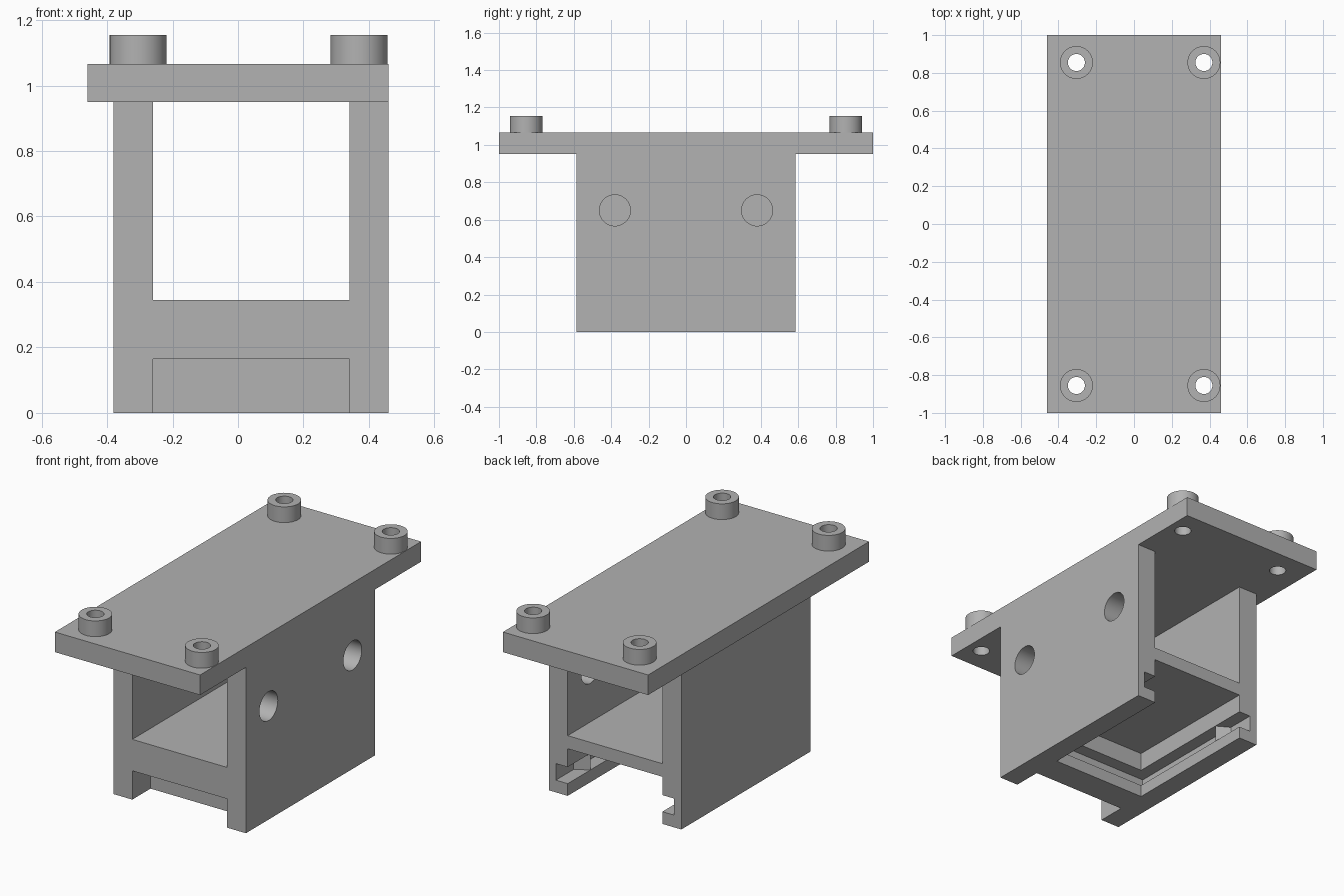
import bpy
from math import pi

cube = bpy.data.objects.get("Cube")
if cube:
    bpy.data.objects.remove(cube, do_unlink=True)

grey = bpy.data.materials.new("plain_grey")
grey.use_nodes = True
colour = (0.445, 0.445, 0.445, 1)
grey.diffuse_color = colour
grey.node_tree.nodes["Principled BSDF"].inputs["Base Color"].default_value = colour


def box(name, x, y, z):
    """Box given by its (low, high) range on each axis."""
    bpy.ops.mesh.primitive_cube_add(size=1, location=[sum(r) / 2 for r in (x, y, z)])
    ob = bpy.context.object
    ob.name = name
    ob.scale = [r[1] - r[0] for r in (x, y, z)]
    bpy.ops.object.transform_apply(location=True, rotation=True, scale=True)
    ob.data.materials.append(grey)
    return ob


def cylinder(name, radius, depth, location, rotation=(0, 0, 0), sides=48):
    bpy.ops.mesh.primitive_cylinder_add(vertices=sides, radius=radius, depth=depth,
                                        location=location, rotation=rotation)
    ob = bpy.context.object
    ob.name = name
    bpy.ops.object.transform_apply(location=True, rotation=True, scale=True)
    ob.data.materials.append(grey)
    return ob


def cut(target, cutter):
    """Subtract the cutter and throw it away."""
    mod = target.modifiers.new("cut", "BOOLEAN")
    mod.operation = "DIFFERENCE"
    mod.solver = "EXACT"
    mod.object = cutter
    bpy.ops.object.select_all(action="DESELECT")
    bpy.context.view_layer.objects.active = target
    target.select_set(True)
    bpy.ops.object.modifier_apply(modifier=mod.name)
    bpy.data.objects.remove(cutter, do_unlink=True)


def smooth(ob):
    bpy.ops.object.select_all(action="DESELECT")
    bpy.context.view_layer.objects.active = ob
    ob.select_set(True)
    bpy.ops.object.shade_smooth_by_angle(angle=pi / 6)


# Main sizes
half_body = 0.585
left, right = -0.38, 0.46
inner = (-0.26, 0.34)
plate_bottom, plate_top, boss_top = 0.95, 1.065, 1.155

# Body with the open tunnel
body = box("bracket_body", (left, right), (-half_body, half_body), (0, plate_bottom))
cut(body, box("tunnel_cutter", inner, (-1, 1), (0.345, 1.2)))

# Front notch, and a stepped shoe slot open to the back
cut(body, box("notch_cutter", inner, (-1, -0.42), (-0.2, 0.165)))
cut(body, box("slot_cutter", inner, (-0.25, 1), (-0.2, 0.27)))
cut(body, box("groove_cutter", (-0.335, 0.415), (-0.325, 1), (0.07, 0.165)))

# Two access holes in one wall
for y in (-0.38, 0.38):
    cut(body, cylinder("hole_cutter", 0.083, 0.3, (right, y, 0.65), (0, pi / 2, 0)))
smooth(body)

# Small detents in the slot grooves
for side, x, turn in (("right", -0.31, 0), ("left", 0.39, pi)):
    nub = cylinder(side + "_detent", 0.05, 0.095, (x, 0.38, 0.1175), (0, 0, turn + pi / 6), 3)

# Top plate with a hollow boss near each corner
plate = box("top_plate", (-0.46, 0.46), (-1, 1), (plate_bottom, plate_top))
for x, side in ((-0.305, "right"), (0.37, "left")):
    for y, end in ((-0.855, "front"), (0.855, "back")):
        boss = cylinder(f"{end}_{side}_boss", 0.087, boss_top - plate_top,
                        (x, y, (boss_top + plate_top) / 2))
        for part in (boss, plate):
            cut(part, cylinder("bore_cutter", 0.045, 1, (x, y, 1)))
        smooth(boss)
smooth(plate)
